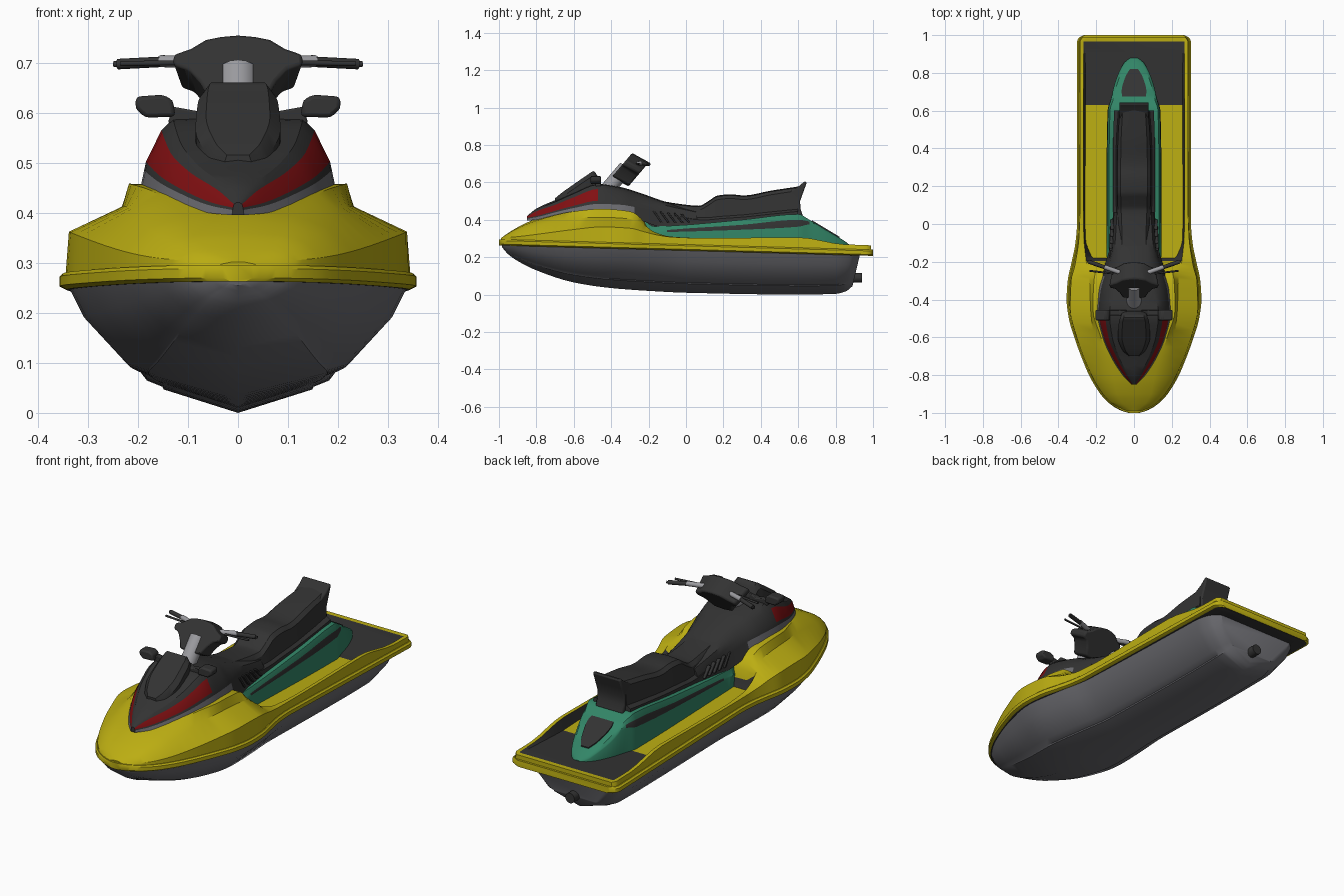
import bpy, bmesh, math
from mathutils import Vector


def material(name, rgb):
    m = bpy.data.materials.new(name)
    m.diffuse_color = (*rgb, 1)
    return m


YELLOW = material("yellow", (0.50, 0.42, 0.006))
GREY = material("hull grey", (0.15, 0.15, 0.165))
DARK = material("charcoal", (0.033, 0.033, 0.033))
GREEN = material("green", (0.032, 0.235, 0.135))
RED = material("red", (0.22, 0.005, 0.006))
SILVER = material("light grey", (0.33, 0.33, 0.35))


def finish(name, bm, mats, angle=32, bevel=0, mirror=False):
    bmesh.ops.remove_doubles(bm, verts=bm.verts, dist=1e-5)
    bmesh.ops.recalc_face_normals(bm, faces=bm.faces)
    me = bpy.data.meshes.new(name)
    bm.to_mesh(me)
    bm.free()
    ob = bpy.data.objects.new(name, me)
    bpy.context.collection.objects.link(ob)
    for m in mats:
        me.materials.append(m)
    if bevel:
        b = ob.modifiers.new("bevel", 'BEVEL')
        b.width, b.segments, b.limit_method = bevel, 2, 'ANGLE'
    if mirror:
        ob.modifiers.new("mirror", 'MIRROR')
    bpy.ops.object.select_all(action='DESELECT')
    ob.select_set(True)
    bpy.context.view_layer.objects.active = ob
    bpy.ops.object.shade_smooth_by_angle(angle=math.radians(angle))
    return ob


def sample(rows, y):
    """Smooth interpolation of table rows (y, values...) without overshoot."""
    y = min(max(y, rows[0][0]), rows[-1][0])
    i = max(k for k in range(len(rows) - 1) if rows[k][0] <= y)
    h = rows[i + 1][0] - rows[i][0]
    t = (y - rows[i][0]) / h
    out = []
    for c in range(1, len(rows[0])):
        def d(k):
            return (rows[k + 1][c] - rows[k][c]) / (rows[k + 1][0] - rows[k][0])

        def slope(k):
            if k == 0 or k == len(rows) - 1:
                return d(min(k, len(rows) - 2))
            a, b = d(k - 1), d(k)
            return 2 * a * b / (a + b) if a * b > 0 else 0
        out.append((2*t**3 - 3*t*t + 1) * rows[i][c] + (3*t*t - 2*t**3) * rows[i + 1][c]
                   + h * ((t**3 - 2*t*t + t) * slope(i) + (t**3 - t*t) * slope(i + 1)))
    return out


def loft(name, rows, section, mats, rule=lambda y, j: 0, sub=4, **kw):
    """Skin mirrored half sections along y; rule picks the material per strip."""
    ys = [a[0] + (b[0] - a[0]) * k / sub for a, b in zip(rows, rows[1:]) for k in range(sub)]
    ys.append(rows[-1][0])
    bm, rings = bmesh.new(), []
    for y in ys:
        half = [p if len(p) == 3 else (p[0], y, p[1]) for p in section(y, sample(rows, y))]
        m = len(half)
        rings.append([bm.verts.new(p) for p in half + [(-x, v, z) for x, v, z in half[::-1]]])
    for i in range(len(ys) - 1):
        for j in range(2 * m):
            k = (j + 1) % (2 * m)
            f = bm.faces.new((rings[i][j], rings[i][k], rings[i + 1][k], rings[i + 1][j]))
            f.material_index = rule((ys[i] + ys[i + 1]) / 2, min(j, 2 * m - 2 - j))
    bm.faces.new(rings[0])
    bm.faces.new(rings[-1])
    return finish(name, bm, mats, **kw)


def prism(name, pts, axis, a, b, mat, bevel=0.006, mirror=False, warp=None):
    """Extrude a polygon along x (points are y,z) or along y (points are x,z)."""
    def place(p, v):
        q = (v, p[0], p[1]) if axis == 'x' else (p[0], v, p[1])
        return warp(*q) if warp else q
    bm = bmesh.new()
    A, B = [[bm.verts.new(place(p, v)) for p in pts] for v in (a, b)]
    bm.faces.new(A)
    bm.faces.new(B)
    for i in range(len(pts)):
        k = (i + 1) % len(pts)
        bm.faces.new((A[i], A[k], B[k], B[i]))
    return finish(name, bm, [mat], bevel=bevel, mirror=mirror)


def rod(name, p, q, r, mat, mirror=False):
    p, q = Vector(p), Vector(q)
    bm = bmesh.new()
    bmesh.ops.create_cone(bm, cap_ends=True, segments=16, radius1=r, radius2=r, depth=(q - p).length)
    rot = (q - p).to_track_quat('Z', 'Y')
    for v in bm.verts:
        v.co = rot @ v.co + (p + q) / 2
    return finish(name, bm, [mat], mirror=mirror)


def rail_top(y):
    return 0.268 - 0.028 * y


# Hull: half width and keel height along the length
def hull_section(y, v):
    w, k = v
    top = rail_top(y) - 0.028
    lean = 0.04 * max(0, (y - 0.8) / 0.13)
    return [(w * fx, y - lean * (1 - fz), k + (top - k) * fz) for fx, fz in
            ((0, 0), (.53, .21), (.54, .235), (.65, .29), (.91, .72), (1, 1))]


loft("hull", [(-.985, .03, .255), (-.95, .11, .215), (-.9, .16, .18), (-.8, .22, .13), (-.6, .297, .065),
              (-.4, .338, .035), (-.2, .315, .02), (0, .285, .01), (.6, .28, 0), (.8, .28, .004),
              (.88, .265, .018), (.93, .22, .045)], hull_section, [GREY], angle=40)
rod("jet_nozzle", (0, .86, .09), (0, .94, .09), .026, DARK)


# Rub rail with a dark underside
PLAN = [(-1, .03), (-.985, .075), (-.95, .13), (-.9, .178), (-.8, .238), (-.7, .28), (-.6, .316), (-.5, .345),
        (-.4, .357), (-.3, .351), (-.2, .33), (-.1, .31), (0, .302), (.96, .302), (.985, .293), (1, .265)]


def rail_section(y, v):
    w, t = v[0], rail_top(y)
    return [(0, t - .033), (w - .014, t - .033), (w, t - .026), (w, t - .007), (w - .008, t), (0, t)]


loft("rub_rail", PLAN, rail_section, [YELLOW, DARK], lambda y, j: 1 if j == 0 else 0)

# Deck: raised bow cowl blending into gunwales around a dark footwell
DECK = [(-.99, .03, .298, .02, .30, .01, .302, .302), (-.95, .115, .305, .09, .32, .06, .327, .33),
        (-.9, .165, .31, .135, .34, .09, .355, .36), (-.8, .225, .322, .18, .37, .11, .395, .405),
        (-.6, .303, .348, .212, .408, .175, .445, .45), (-.45, .338, .362, .23, .413, .218, .458, .455),
        (-.3, .333, .355, .235, .405, .212, .445, .44), (-.22, .313, .335, .25, .37, .20, .385, .38),
        (-.17, .304, .322, .256, .335, .22, .26, .255), (-.08, .292, .308, .265, .31, .252, .25, .25),
        (.1, .286, .302, .268, .302, .256, .25, .25), (.6, .286, .306, .268, .306, .256, .25, .25),
        (.85, .286, .268, .268, .268, .258, .258, .258), (.965, .286, .265, .268, .265, .26, .262, .262),
        (.99, .27, .262, .25, .262, .24, .262, .262)]


def deck_section(y, v):
    w = sample(PLAN, y)[0]
    return [(max(w - .012, v[0]), rail_top(y) - .005), v[0:2], v[2:4], v[4:6], (0, v[6])]


loft("deck", DECK, deck_section, [YELLOW, DARK], lambda y, j: 1 if j > 1 and -.2 < y < .965 else 0, angle=28)

# Hood with grey skirt, thin dark trim and red band
HOOD = [(-.85, .012, .395, .01, .41, .008, .417, .004, .42, .42), (-.8, .06, .40, .052, .42, .04, .445, .03, .455, .46),
        (-.7, .125, .42, .115, .448, .095, .48, .08, .495, .505), (-.6, .168, .435, .158, .475, .135, .52, .115, .54, .55),
        (-.47, .196, .445, .184, .502, .153, .565, .13, .588, .592), (-.35, .19, .435, .17, .50, .138, .55, .10, .57, .575),
        (-.25, .165, .40, .14, .49, .11, .52, .08, .54, .545), (-.1, .125, .35, .11, .45, .10, .475, .07, .488, .493),
        (.06, .118, .33, .105, .41, .09, .44, .06, .45, .45)]


def hood_section(y, v):
    trim = (v[0] + .7 * (v[2] - v[0]), v[1] + .7 * (v[3] - v[1]))
    return [v[0:2], trim, v[2:4], v[4:6], v[6:8], (0, v[8])]


loft("hood", HOOD, hood_section, [DARK, GREY, RED],
     lambda y, j: 1 if j == 0 and y < -.27 else 2 if j == 2 and y < -.47 else 0)

# Green seat console with dark side stripe
BASE = [(-.22, .13, .39, .33, .331), (-.17, .145, .365, .333, .335), (-.08, .145, .368, .335, .347),
        (.3, .145, .40, .347, .373), (.6, .14, .43, .363, .40), (.66, .123, .40, .375, .39), (.75, .10, .345, .33, .335),
        (.85, .055, .285, .275, .28), (.88, .02, .262, .255, .258)]
loft("seat_console", BASE, lambda y, v: [(v[0], .24), (v[0], v[2]), (v[0] - .003, v[3]), (v[0] - .013, v[1]), (0, v[1])],
     [GREEN, DARK], lambda y, j: 1 if j == 1 and -.1 < y < .66 else 0)
loft("tail_panel", [(.675, .062), (.7, .066), (.78, .045), (.82, .022)],
     lambda y, v: [(v[0], .797 - .603 * y - .004), (v[0], .804 - .603 * y)], [DARK])

# Seat: stepped two-person saddle
SEAT = [(-.35, .12, .45, .09, .54), (-.2, .115, .44, .08, .515), (-.05, .112, .42, .08, .487), (.07, .11, .40, .085, .475),
        (.12, .11, .40, .087, .50), (.17, .11, .405, .088, .53), (.24, .11, .41, .088, .536), (.31, .11, .415, .088, .53),
        (.45, .11, .43, .085, .555), (.6, .105, .445, .075, .578)]
loft("seat", SEAT, lambda y, v: [(v[0], .34), (v[0], v[1]), (v[2] + .008, v[1] + .012), (v[2], v[3] - .022),
                                 (v[2] * .8, v[3] - .005), (0, v[3])], [DARK])
prism("backrest", [(.55, .40), (.55, .55), (.60, .577), (.634, .606), (.646, .60), (.628, .55), (.61, .5), (.612, .46),
                   (.625, .42)], 'x', -.078, .078, DARK, .01)

# Side vent slats
for i in range(7):
    y = -.21 + i * .037
    prism(f"vent_slat_{i+1}", [(y, .385), (y + .012, .385), (y - .03, .455 - .004 * i), (y - .042, .455 - .004 * i)], 'x',
          .10, .137 - .002 * i, DARK, .002, True)

# Gauge pod and mirrors
POD = [(-.70, .03, .49, .515), (-.67, .06, .49, .54), (-.6, .085, .50, .59), (-.52, .08, .53, .645),
       (-.495, .072, .55, .66), (-.46, .06, .56, .61)]
loft("gauge_pod", POD, lambda y, v: [(v[0], v[1]), (v[0], v[2] - .025), (v[0] * .75, v[2]), (0, v[2])], [DARK])
prism("mirror_arm", [(.04, .62), (.075, .602), (.13, .612), (.14, .58), (.10, .567), (.04, .575)], 'y', -.485, -.455,
      DARK, .004, True)
prism("mirror", [(.125, .592), (.185, .59), (.205, .608), (.204, .632), (.15, .636), (.13, .625)], 'y', -.51, -.455,
      DARK, .008, True)

# Steering column, handlebar cover, grips and levers
rod("steering_column", (0, -.43, .55), (0, -.32, .68), .04, SILVER)
half = [(.035, .754), (.065, .748), (.095, .73), (.13, .718), (.13, .697), (.10, .688), (.078, .665), (.06, .635)]
prism("handlebar_cover", [(0, .757)] + half + [(0, .628)] + [(-x, z) for x, z in half[::-1]], 'y', 0, .09, DARK, .008,
      warp=lambda x, d, z: (x * (1 - 1.5 * d), -.345 + .85 * (z - .69) + d, z - .55 * d))
rod("handlebar", (.05, -.265, .70), (.155, -.228, .703), .012, SILVER, True)
rod("grip", (.145, -.232, .702), (.24, -.2, .697), .0105, DARK, True)
rod("grip_end", (.238, -.2, .697), (.248, -.197, .697), .006, DARK, True)
rod("brake_lever", (.11, -.262, .70), (.235, -.248, .698), .005, DARK, True)
